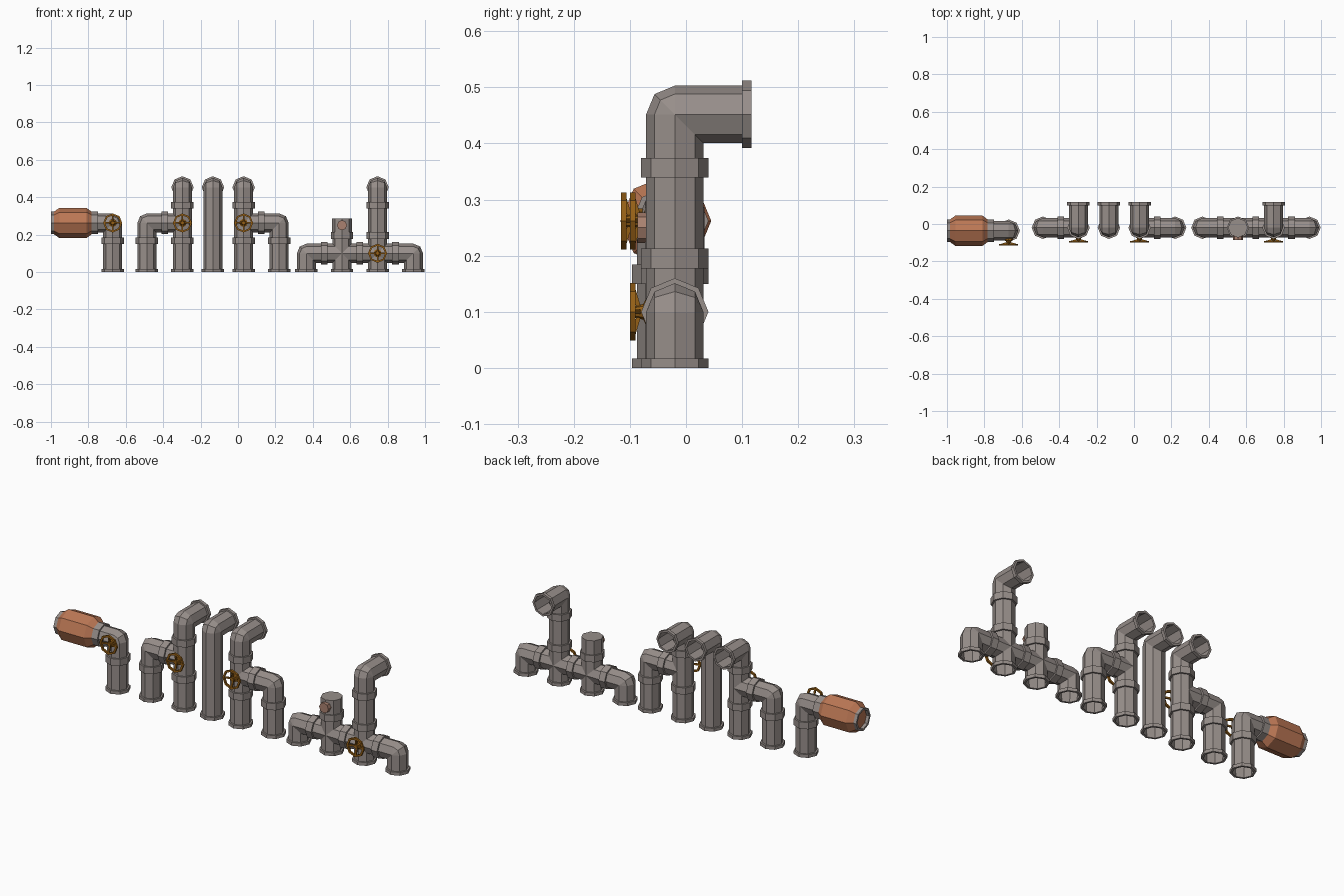
import bpy, bmesh, math
from mathutils import Vector as V

if "Cube" in bpy.data.objects:
    bpy.data.objects.remove(bpy.data.objects["Cube"])

R, RC, S = 0.051, 0.06, 8      # pipe radius, collar radius, sides
Y, YL = -0.02, -0.036          # depth of main pipes and of the left pipe
ZU, ZL, ZT = 0.262, 0.1, 0.452 # heights of upper joints, low run, top bends
H = 0.095                      # half a fitting module


def material(name, col):
    m = bpy.data.materials.new(name)
    m.diffuse_color = (*col, 1)
    m.use_nodes = True
    m.node_tree.nodes["Principled BSDF"].inputs["Base Color"].default_value = m.diffuse_color
    return m


GREY = material("pipe grey", (0.31, 0.272, 0.255))
COPPER = material("copper", (0.50, 0.185, 0.09))
DULL = material("dull copper", (0.40, 0.22, 0.16))
GOLD = material("valve brass", (0.30, 0.115, 0.008))


def finish(name, bm, mat):
    bmesh.ops.remove_doubles(bm, verts=bm.verts, dist=1e-5)
    bmesh.ops.recalc_face_normals(bm, faces=bm.faces)
    me = bpy.data.meshes.new(name)
    bm.to_mesh(me)
    bm.free()
    me.materials.append(mat)
    ob = bpy.data.objects.new(name, me)
    bpy.context.collection.objects.link(ob)
    return ob


def skin(bm, rings, closed=False):
    rows = [[bm.verts.new(p) for p in r] for r in rings]
    pairs = list(zip(rows, rows[1:]))
    if closed:
        pairs.append((rows[-1], rows[0]))
    for a, b in pairs:
        n = len(a)
        for i in range(n):
            j = (i + 1) % n
            bm.faces.new((a[i], a[j], b[j], b[i]))
    return rows


def offsets(d, r):
    u = V((0, 0, 1)) if abs(d.z) < 0.5 else V((0, 1, 0))
    v = d.cross(u)
    return [r * (u * math.cos(k * math.tau / S) + v * math.sin(k * math.tau / S)) for k in range(S)]


def pipe(name, points):
    """Hollow octagonal pipe: mitred inside and rounded outside at each bend."""
    pts = [V(p) for p in points]
    d0 = (pts[1] - pts[0]).normalized()
    offs = offsets(d0, R)
    rings = [[pts[0] + o for o in offs]]
    for c, nxt in zip(pts[1:-1], pts[2:]):
        d1 = (nxt - c).normalized()
        split = [(o.dot(d1), o - d1 * o.dot(d1)) for o in offs]
        for th in (0, math.pi / 4, math.pi / 2):
            rings.append([c + b + (a * (d1 - d0) if a > 0 else
                          a * (d1 * math.cos(th) - d0 * math.sin(th))) for a, b in split])
        offs = [b - a * d0 for a, b in split]
        d0 = d1
    rings.append([pts[-1] + o for o in offs])
    bm = bmesh.new()
    skin(bm, rings)
    return finish(name, bm, GREY)


def lathe(name, origin, axis, profile, mat, caps=False, closed=False):
    """Octagonal turned part; profile is (distance along axis, radius)."""
    o, d = V(origin), V(axis)
    bm = bmesh.new()
    rows = skin(bm, [[o + d * t + q for q in offsets(d, r)] for t, r in profile], closed)
    if caps:
        bm.faces.new(rows[0])
        bm.faces.new(rows[-1])
    return finish(name, bm, mat)


def collar(name, c, axis, w=0.035):
    h = w / 2
    lathe(name, c, axis, [(-h, R - .002), (-h, RC), (h, RC), (h, R - .002)], GREY, closed=True)


def foot(x, y=Y):
    collar("foot_flange", (x, y, 0.0085), (0, 0, 1), 0.017)


def valve(x, y, z):
    c = V((x, y, z))
    ax = (0, -1, 0)
    lathe("valve_stem", c, ax, [(0.03, .022), (0.052, .022), (0.056, .014), (0.074, .01)], GOLD, caps=True)
    lathe("valve_wheel_rim", c, ax, [(0.070, .041), (0.070, .051), (0.080, .051), (0.080, .041)],
          GOLD, closed=True)
    # four sloping spokes
    bm = bmesh.new()
    for k in range(4):
        a = k * math.pi / 2
        d, s = V((math.cos(a), 0, math.sin(a))), V((-math.sin(a), 0, math.cos(a))) * 0.004
        t = V((0, 0.004, 0))
        ends = []
        for r, f in ((0.004, 0.063), (0.044, 0.075)):
            p = c + d * r + V((0, -f, 0))
            ends.append([p + s + t, p - s + t, p - s - t, p + s - t])
        for row in skin(bm, ends):
            bm.faces.new(row)
    finish("valve_wheel_spokes", bm, GOLD)


# tall pipes bending to the back
for x, joints in ((-0.297, (ZU - H, ZU + H)), (-0.134, ()), (0.03, (ZU - H, ZU + H)),
                  (0.746, (ZL + H, ZT - H))):
    pipe("tall_pipe", [(x, Y, 0), (x, Y, ZT), (x, 0.117, ZT)])
    collar("back_flange", (x, 0.1085, ZT), (0, 1, 0), 0.017)
    foot(x)
    for z in joints:
        collar("tall_pipe_collar", (x, Y, z), (0, 0, 1))

# side branches with elbows
for x0, x1 in ((-0.487, -0.297), (0.22, 0.03)):
    pipe("branch_pipe", [(x0, Y, 0), (x0, Y, ZU), (x1, Y, ZU)])
    collar("branch_collar", ((x0 + x1) / 2, Y, ZU), (1, 0, 0))
    collar("branch_leg_collar", (x0, Y, ZU - H), (0, 0, 1))
    foot(x0)

# low run on the right
pipe("low_run", [(0.366, Y, 0), (0.366, Y, ZL), (0.938, Y, ZL), (0.938, Y, 0)])
for x in (0.461, 0.651, 0.842):
    collar("low_run_collar", (x, Y, ZL), (1, 0, 0))
for x in (0.366, 0.556, 0.938):
    foot(x)

# capped stub with a round plug
pipe("stub_pipe", [(0.556, Y, 0), (0.556, Y, 0.22)])
collar("stub_collar", (0.556, Y, ZL + H), (0, 0, 1))
lathe("stub_cap", (0.556, Y, 0), (0, 0, 1), [(0.212, .053), (0.287, .053)], GREY, caps=True)
lathe("stub_plug", (0.556, Y, 0.25), (0, -1, 0), [(0.03, .027), (0.066, .027)], DULL, caps=True)

# left pipe with the copper filter drum
xl = -0.67
pipe("left_pipe", [(xl, YL, 0), (xl, YL, ZU), (-0.79, YL, ZU)])
foot(xl, YL)
collar("left_leg_collar", (xl, YL, ZU - H), (0, 0, 1))
collar("left_joint_collar", (xl - H, YL, ZU), (1, 0, 0))
lathe("copper_drum", (0, YL, ZU), (1, 0, 0),
      [(-0.984, .06), (-0.955, .081), (-0.81, .081), (-0.782, .06)], COPPER, caps=True)
collar("drum_end_ring", (-0.992, YL, ZU), (1, 0, 0), 0.017)

# hand-wheel valves
for p in ((xl, YL, ZU), (-0.297, Y, ZU), (0.03, Y, ZU), (0.746, Y, ZL)):
    valve(*p)
